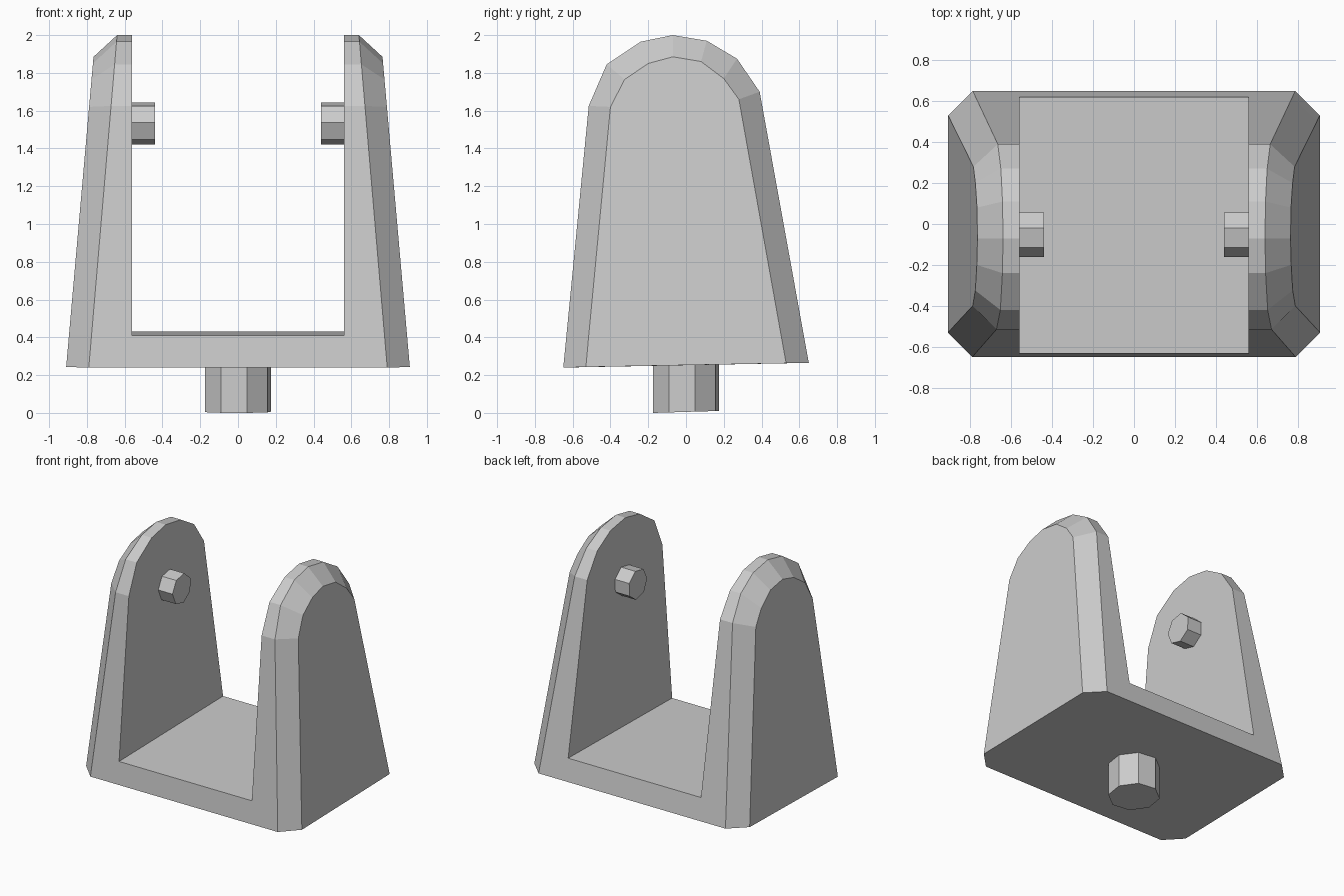
import bpy, bmesh
from math import sin, cos, pi, radians

if "Cube" in bpy.data.objects:
    bpy.data.objects.remove(bpy.data.objects["Cube"])


def finish(name, bm):
    bmesh.ops.recalc_face_normals(bm, faces=bm.faces)
    mesh = bpy.data.meshes.new(name)
    bm.to_mesh(mesh)
    bm.free()
    obj = bpy.data.objects.new(name, mesh)
    bpy.context.collection.objects.link(obj)
    return obj


def prism(name, ring_a, ring_b):
    bm = bmesh.new()
    a = [bm.verts.new(p) for p in ring_a]
    b = [bm.verts.new(p) for p in ring_b]
    bm.faces.new(a)
    bm.faces.new(b)
    n = len(a)
    for i in range(n):
        j = (i + 1) % n
        bm.faces.new((a[i], a[j], b[j], b[i]))
    return finish(name, bm)


# Side outlines (y, z): the full arm edge, and the smaller bevelled outer face
# First and last points are on the underside, the next ones in are at floor level
EDGE = [(-.65, .24), (-.633, .41), (-.515, 1.625), (-.42, 1.845), (-.24, 1.965),
        (-.07, 2.0), (.11, 1.97), (.27, 1.875), (.39, 1.70), (.62, .43), (.65, .265)]
FACE = [(-.53, .243), (-.515, .41), (-.40, 1.62), (-.325, 1.765), (-.20, 1.85),
        (-.07, 1.885), (.08, 1.86), (.20, 1.77), (.28, 1.66), (.50, .43), (.53, .263)]

# Fork bracket: two tapered arms joined by the floor slab
bm = bmesh.new()
inner_rings, under = [], []
for s in (-1, 1):
    inner = [bm.verts.new((s * .56, y, z)) for y, z in EDGE]
    mid = [bm.verts.new((s * (.79 - .15 * (z - .24) / 1.76), y, z)) for y, z in EDGE]
    outer = [bm.verts.new((s * (.91 - .145 * (z - .24) / 1.645), y, z)) for y, z in FACE]
    for a, b in ((inner, mid), (mid, outer)):
        for i in range(len(a) - 1):
            bm.faces.new((a[i], a[i + 1], b[i + 1], b[i]))
    bm.faces.new(outer)
    bm.faces.new(inner[1:-1])
    bm.faces.new((inner[0], mid[0], outer[0], outer[-1], mid[-1], inner[-1]))
    inner_rings.append(inner)
l, r = inner_rings
for i, j in ((0, 1), (1, -2), (-2, -1), (-1, 0)):
    bm.faces.new((l[i], l[j], r[j], r[i]))
finish("fork_bracket", bm)

# Seven-sided pivot pegs on the inner faces of the arms
for s, name in ((-1, "left_pivot_peg"), (1, "right_pivot_peg")):
    angles = [radians(15) + 2 * pi * k / 7 for k in range(7)]
    rings = [[(s * x, -.048 + .113 * sin(a), 1.533 + .113 * cos(a)) for a in angles]
             for x in (.44, .57)]
    prism(name, *rings)

# Eight-sided mounting stem under the floor, bottom slightly tilted
pts = [(.18 * sin(a), -.18 * cos(a)) for a in (radians(15 + 45 * k) for k in range(8))]
prism("mounting_stem", [(x, y, .0052 + .03 * y) for x, y in pts],
      [(x, y, .26) for x, y in pts])
